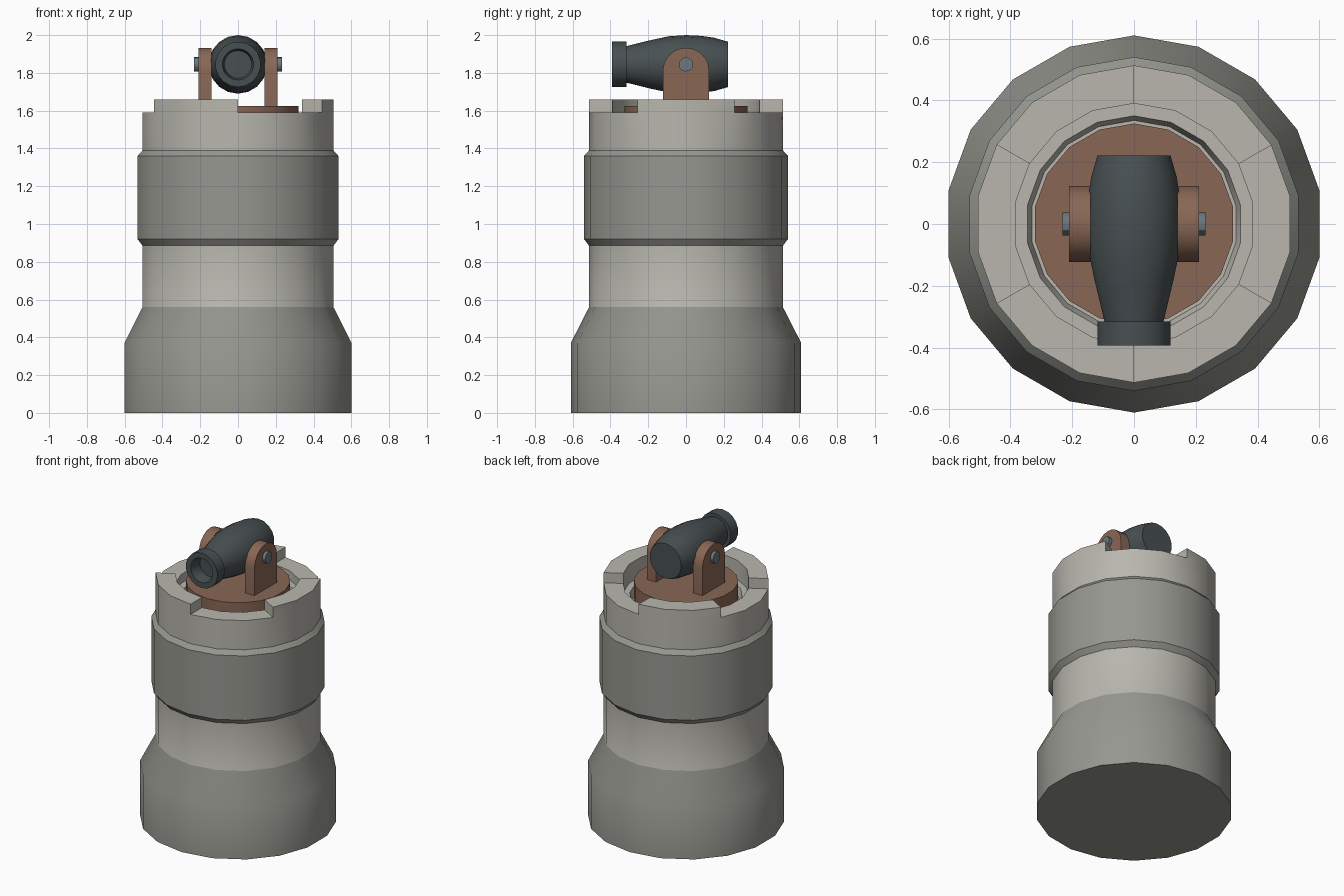
import bpy, bmesh, math
from mathutils import Matrix

if "Cube" in bpy.data.objects:
    bpy.data.objects.remove(bpy.data.objects["Cube"])


def material(name, rgb):
    m = bpy.data.materials.new(name)
    m.diffuse_color = (*rgb, 1)
    m.use_nodes = True
    m.node_tree.nodes["Principled BSDF"].inputs["Base Color"].default_value = m.diffuse_color
    return m


STONE = material("stone", (0.48, 0.47, 0.42))
BAND = material("dark_stone", (0.31, 0.31, 0.28))
WOOD = material("wood", (0.25, 0.135, 0.09))
IRON = material("iron", (0.065, 0.08, 0.085))
STEEL = material("steel", (0.15, 0.19, 0.22))


def finish(bm, name, mats, matrix=Matrix()):
    bm.transform(matrix)
    bmesh.ops.recalc_face_normals(bm, faces=bm.faces)
    me = bpy.data.meshes.new(name)
    bm.to_mesh(me)
    bm.free()
    for m in mats:
        me.materials.append(m)
    ob = bpy.data.objects.new(name, me)
    bpy.context.collection.objects.link(ob)
    bpy.ops.object.select_all(action='DESELECT')
    ob.select_set(True)
    bpy.context.view_layer.objects.active = ob
    bpy.ops.object.shade_smooth_by_angle(angle=math.radians(30))
    return ob


def lathe(profile, sides=18):
    """Revolve (radius, height) points about z, capping both ends."""
    bm = bmesh.new()
    rings = []
    for r, z in profile:
        angles = [math.pi / 2 + i * math.tau / sides for i in range(sides)]
        rings.append([bm.verts.new((r * math.cos(a), r * math.sin(a), z)) for a in angles])
    for a, b in zip(rings, rings[1:]):
        for i in range(sides):
            j = (i + 1) % sides
            bm.faces.new((a[i], a[j], b[j], b[i]))
    bm.faces.new(rings[0])
    bm.faces.new(rings[-1])
    return bm


# Tower: base, shaft, parapet and the recess for the turntable
tower = lathe([(0.61, 0), (0.61, 0.37), (0.513, 0.56), (0.513, 0.885),
               (0.54, 0.92), (0.54, 1.36), (0.513, 1.39), (0.513, 1.59),
               (0.39, 1.59), (0.39, 1.53), (0.35, 1.53), (0.335, 1.48)])
for f in tower.faces:
    z = f.calc_center_median().z
    f.material_index = 1 if z < 0.5 or 0.9 < z < 1.38 else 0

# Merlons: three raised 60 degree sectors of the rim
merlons = []
for f in tower.faces:
    c = f.calc_center_median()
    if abs(c.z - 1.59) < 1e-4:
        sector = int((math.degrees(math.atan2(c.y, c.x)) + 390) % 360 // 60)
        if sector % 2 == 0:
            merlons.append(f)
new = bmesh.ops.extrude_face_region(tower, geom=merlons)["geom"]
bmesh.ops.translate(tower, vec=(0, 0, 0.07),
                    verts=[g for g in new if isinstance(g, bmesh.types.BMVert)])
old = [f for f in merlons if f.is_valid]
if old:
    bmesh.ops.delete(tower, geom=old, context='FACES_ONLY')
finish(tower, "tower", [STONE, BAND])

# Wooden turntable
finish(lathe([(0.325, 1.47), (0.325, 1.625)]), "turntable", [WOOD])

# Arched cheeks holding the barrel
for side, name in ((-1, "left_cheek"), (1, "right_cheek")):
    bm = bmesh.new()
    outline = [(-0.123, 1.62)]
    outline += [(-0.123 * math.cos(i * math.pi / 10), 1.81 + 0.123 * math.sin(i * math.pi / 10))
                for i in range(11)]
    outline += [(0.123, 1.62)]
    face = bm.faces.new([bm.verts.new((side * 0.14, y, z)) for y, z in outline])
    ext = bmesh.ops.extrude_face_region(bm, geom=[face], use_keep_orig=True)["geom"]
    bmesh.ops.translate(bm, vec=(side * 0.07, 0, 0),
                        verts=[g for g in ext if isinstance(g, bmesh.types.BMVert)])
    finish(bm, name, [WOOD])

# Axle through the cheeks
AXIS = Matrix.Translation((0, 0, 1.845))
finish(lathe([(0.038, -0.232), (0.038, 0.232)], 12), "axle", [STEEL],
       AXIS @ Matrix.Rotation(math.pi / 2, 4, 'Y'))

# Barrel with muzzle ring and shallow bore, pointing to -y
barrel = lathe([(0.12, -0.222), (0.141, -0.15), (0.151, -0.08), (0.155, 0),
                (0.149, 0.09), (0.13, 0.18), (0.097, 0.315), (0.12, 0.315),
                (0.12, 0.393), (0.083, 0.393), (0.072, 0.35), (0.072, 0.31)])
finish(barrel, "cannon_barrel", [IRON], AXIS @ Matrix.Rotation(math.pi / 2, 4, 'X'))
